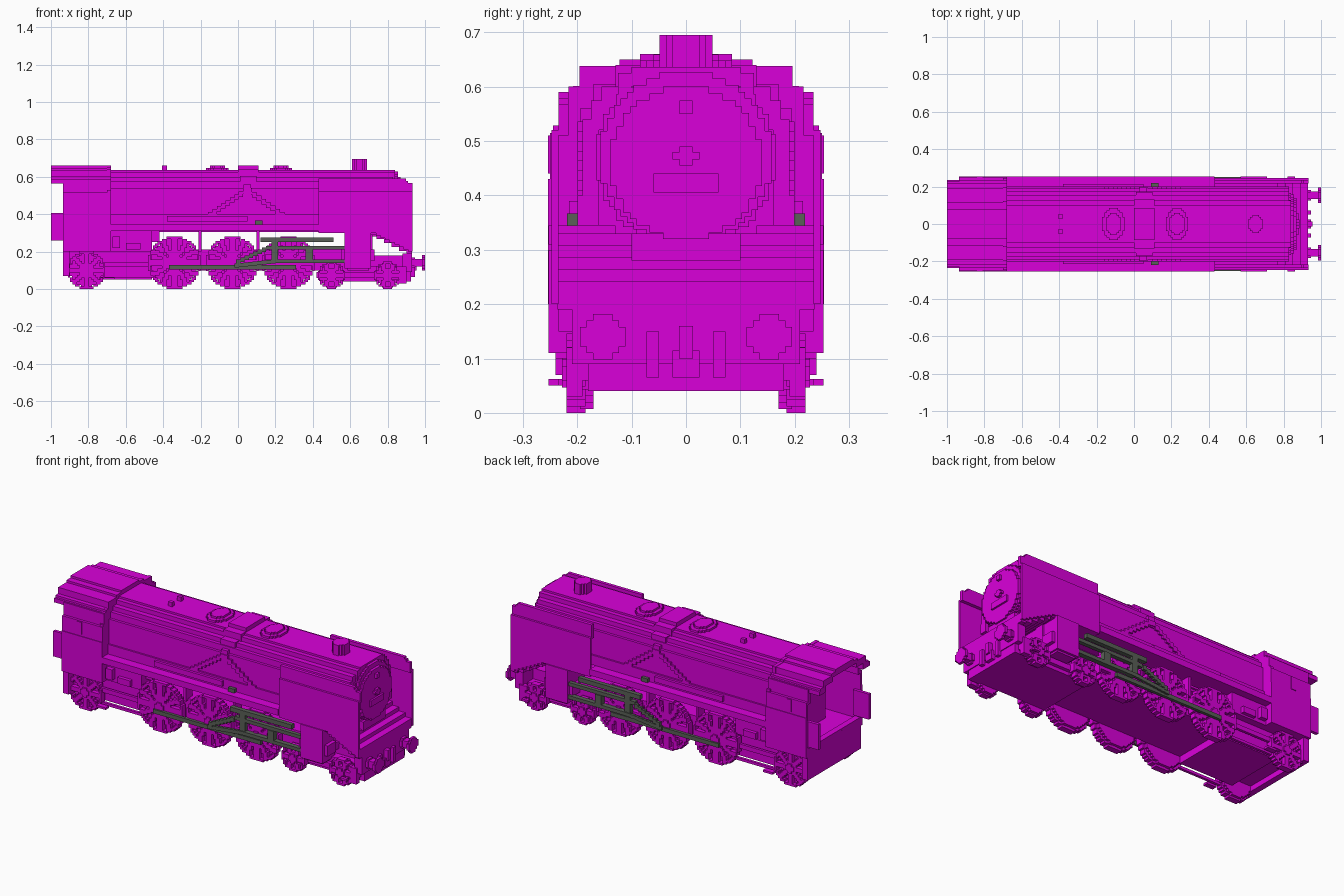
import bpy, bmesh, math

if "Cube" in bpy.data.objects:
    bpy.data.objects.remove(bpy.data.objects["Cube"], do_unlink=True)

V = 2 / 164  # block size of the stepped style


def material(name, rgb):
    m = bpy.data.materials.new(name)
    m.use_nodes = True
    m.diffuse_color = (*rgb, 1)
    m.node_tree.nodes["Principled BSDF"].inputs["Base Color"].default_value = (*rgb, 1)
    return m


magenta = material("magenta paint", (0.7, 0.0, 0.7))
steel = material("dark steel", (0.1, 0.115, 0.095))


def part(name, boxes, mat=magenta, mirror=False):
    """One object made of boxes (x0, x1, y0, y1, z0, z1), optionally repeated at -y."""
    bm = bmesh.new()
    if mirror:
        boxes = boxes + [(a, b, -d, -c, e, f) for a, b, c, d, e, f in boxes]
    for x0, x1, y0, y1, z0, z1 in boxes:
        for vert in bmesh.ops.create_cube(bm, size=1)["verts"]:
            vert.co.x = x1 if vert.co.x > 0 else x0
            vert.co.y = y1 if vert.co.y > 0 else y0
            vert.co.z = z1 if vert.co.z > 0 else z0
    mesh = bpy.data.meshes.new(name)
    bm.to_mesh(mesh)
    bm.free()
    mesh.materials.append(mat)
    obj = bpy.data.objects.new(name, mesh)
    bpy.context.collection.objects.link(obj)


def stepped(axis, lo, hi, u, w, test):
    """Fill a plane shape with rows of blocks and extrude it along the axis."""
    out = []
    nu, nw = round((u[1] - u[0]) / V), round((w[1] - w[0]) / V)
    du, dw = (u[1] - u[0]) / nu, (w[1] - w[0]) / nw
    for j in range(nw):
        w0, start = w[0] + j * dw, None
        for i in range(nu + 1):
            inside = i < nu and test(u[0] + (i + .5) * du, w0 + dw / 2)
            if inside and start is None:
                start = i
            if not inside and start is not None:
                a, b, c, d = u[0] + start * du, u[0] + i * du, w0, w0 + dw
                out.append({"x": (lo, hi, a, b, c, d), "y": (a, b, lo, hi, c, d),
                            "z": (a, b, c, d, lo, hi)}[axis])
                start = None
    return out


def disc(axis, lo, hi, cu, cw, ru, rw=None):
    """Stepped disc or oval."""
    rw = rw or ru
    return stepped(axis, lo, hi, (cu - ru, cu + ru), (cw - rw, cw + rw),
                   lambda a, b: math.hypot((a - cu) / ru, (b - cw) / rw) <= 1)


def bar(lo, hi, p, q, t):
    """Stepped sloping bar in the side plane."""
    n = max(1, round(abs(q[0] - p[0]) / (2 * V)))
    out = []
    for i in range(n):
        z = p[1] + (q[1] - p[1]) * (i + .5) / n
        x0, x1 = (p[0] + (q[0] - p[0]) * k / n for k in (i, i + 1))
        h = t / 2 + abs(q[1] - p[1]) / n / 2
        out.append((min(x0, x1), max(x0, x1), lo, hi, z - h, z + h))
    return out


# Boiler and smokebox
part("boiler", disc("x", -.7, .84, 0, .47, .165))
part("smokebox_rim", disc("x", .84, .855, 0, .47, .157))
part("smokebox_door", disc("x", .855, .87, 0, .46, .14))
part("door_details", [(.87, .88, -.06, .06, .405, .44), (.87, .885, -.025, .025, .466, .48),
                      (.87, .885, -.012, .012, .455, .49), (.87, .885, -.012, .012, .55, .575)])
part("boiler_casing", [(-.68, .84, 0, .1, .6, .636), (-.68, .84, .1, .125, .58, .625),
                       (-.68, .83, .12, .155, .545, .6), (-.68, .83, .14, .175, .52, .575),
                       (-.68, .83, .16, .19, .4, .54), (-.68, .83, .16, .2, .345, .4)], mirror=True)

# Fittings along the top
part("chimney", disc("z", .63, .695, .65, 0, .04, .049))
for name, x in (("steam_dome", .23), ("sand_dome", -.11)):
    part(name, disc("z", .625, .648, x, 0, .06, .085) + disc("z", .648, .659, x, 0, .04, .06))
part("saddle_box", [(0, .11, -.085, .085, .62, .66), (0, .11, -.13, .13, .6, .64),
                    (.01, .1, -.17, .17, .56, .605), (.03, .07, -.195, .195, .5, .56)])
part("whistles", [(-.405, -.38, .03, .05, .63, .66)], mirror=True)
part("sand_pipes", bar(.185, .2, (.05, .53), (-.16, .39), .012) + bar(.185, .2, (.05, .53), (.3, .35), .012)
     + [(-.38, .05, .19, .215, .36, .39)], mirror=True)

# Walkways
part("walkways", [(-.68, .43, .13, .253, .31, .345), (.43, .72, .13, .24, .3, .33)], mirror=True)
part("walkway_pumps", [(.09, .13, .195, .219, .345, .367)], steel, True)
part("walkway_struts", [(x, x + .015, .13, .19, .2, .32) for x in (-.21, .1)], mirror=True)

# Cab with open rear
OUTLINE = ((.515, .253), (.53, .245), (.585, .23), (.6, .21), (.635, .193), (.65, .122), (.67, .085))


def half_width(z):
    return next((w for top, w in OUTLINE if z < top), 0)


def cab_skin(y, z):
    return abs(y) < half_width(z) and (abs(y) > half_width(z + .03) - .022 or z > .63)


part("cab_roof", stepped("x", -1, -.68, (-.253, .253), (.565, .66), cab_skin))
part("cab_sides", [(-.935, -.68, .235, .25, .2, .515), (-.935, -.68, .215, .235, .5, .585),
                   (-1, -.9, .218, .236, .26, .405), (-.84, -.81, .249, .254, .44, .51),
                   (-.935, -.68, .249, .254, .2, .43)], mirror=True)
part("cab_front", stepped("x", -.7, -.68, (-.245, .245), (.2, .65), lambda y, z: abs(y) < half_width(z)))
part("cab_floor", [(-.935, -.68, -.24, .24, .2, .24), (-.935, -.9, -.24, .24, .07, .25),
                   (-.78, -.7, -.14, .14, .24, .5)])
part("firebox", [(-.7, -.46, -.17, .17, .1, .33), (-.7, -.46, -.21, .21, .2, .32),
                 (-.46, -.42, -.17, .17, .25, .33)])
part("firebox_boxes", [(-.67, -.63, .2, .235, .22, .28), (-.6, -.52, .2, .23, .21, .245)], mirror=True)

# Smoke deflector plates with a cut upper corner and sloping lower front


def deflector_shape(x, z):
    return z > .3 - max(0, x - .72) * .5 and z < .6 - max(0, x - .88) * .8


part("smoke_deflectors", [b for y0, y1, z0, z1 in ((.235, .247, .2, .52), (.216, .235, .51, .59))
                          for b in stepped("y", y0, y1, (.43, .934), (z0, z1), deflector_shape)], mirror=True)
part("front_apron", [(.7 + i * .04, .77 + i * .04, -.236, .236, .29 - i * .022, .33 - i * .022)
                     for i in range(5)] + [(.68, .86, -.1, .1, .28, .33)])
part("front_lip", [(.9, .93, -.236, .236, .19, .235)])

# Frame, front beam and bogies
part("main_frame", [(-.93, .6, -.17, .17, .1, .21), (.55, .9, -.12, .12, .1, .18)])
part("smokebox_saddle", [(.57, .72, -.15, .15, .15, .33)])
part("bogie_plates", [(.44, .9, -.17, .17, .04, .12), (-.78, -.44, -.17, .17, .06, .12)])
part("front_beam", [(.88, .93, -.21, .21, .09, .19), (.86, .925, -.18, .18, .04, .1)])
part("rail_guards", [(.86, .9, .19, .22, .03, .12), (.82, .86, .235, .253, .05, .062),
                     (-.72, -.66, .22, .25, .05, .062)], mirror=True)
part("coupling_hooks", [(.925, .945, .05, .073, .065, .15), (.925, .945, -.025, .025, .065, .115),
                        (.925, .955, -.013, .013, .1, .16)], mirror=True)
part("buffers", [b for lo, hi, r in ((.925, .945, .028), (.945, .985, .02), (.985, 1, .042))
                 for b in disc("x", lo, hi, .153, .14, r)], mirror=True)
part("side_frames", [(-.74, -.46, .19, .205, .12, .145), (-.74, -.46, .19, .205, .05, .065),
                     (.42, .9, .17, .19, .06, .09)], mirror=True)

# Cylinders
part("cylinders", [(.57, .71, .14, .253, .11, .3), (.585, .7, .14, .24, .1, .11),
                   (.55, .73, .16, .235, .15, .21)], mirror=True)

# Spoked wheels


def wheel(name, x, r, spokes):
    def shape(a, b):
        d = math.hypot(a - x, b - r)
        ang = math.atan2(b - r, a - x) * spokes / math.tau
        off = abs(ang - round(ang)) * math.tau / spokes * d
        return d <= r and (d > r - .012 or d < .035 or off < .013)
    blocks = stepped("y", .185, .22, (x - r, x + r), (0, 2 * r), shape)
    part(name, blocks + disc("y", .17, .228, x, r, .026) + disc("y", .17, .195, x, r, r * .9),
         mirror=True)


for i, x in enumerate((-.34, -.03, .27)):
    wheel(f"driving_wheels_{i + 1}", x, .14, 12)
wheel("trailing_wheels", -.81, .1, 8)
for i, x in enumerate((.5, .8)):
    wheel(f"leading_wheels_{i + 1}", x, .073, 6)

# Rods and valve gear
part("coupling_rods", [(-.37, .31, .222, .238, .105, .128)], steel, True)
part("main_rods", bar(.235, .25, (-.02, .125), (.2, .148), .018) + [(.2, .58, .222, .25, .138, .158)], steel, True)
part("slide_bars", [(.15, .58, .222, .245, .21, .23), (.36, .4, .22, .25, .15, .21)], steel, True)
part("valve_gear", [(.12, .51, .22, .245, .25, .275), (.18, .215, .22, .245, .15, .26)]
     + bar(.235, .252, (-.01, .14), (.15, .215), .014), steel, True)
